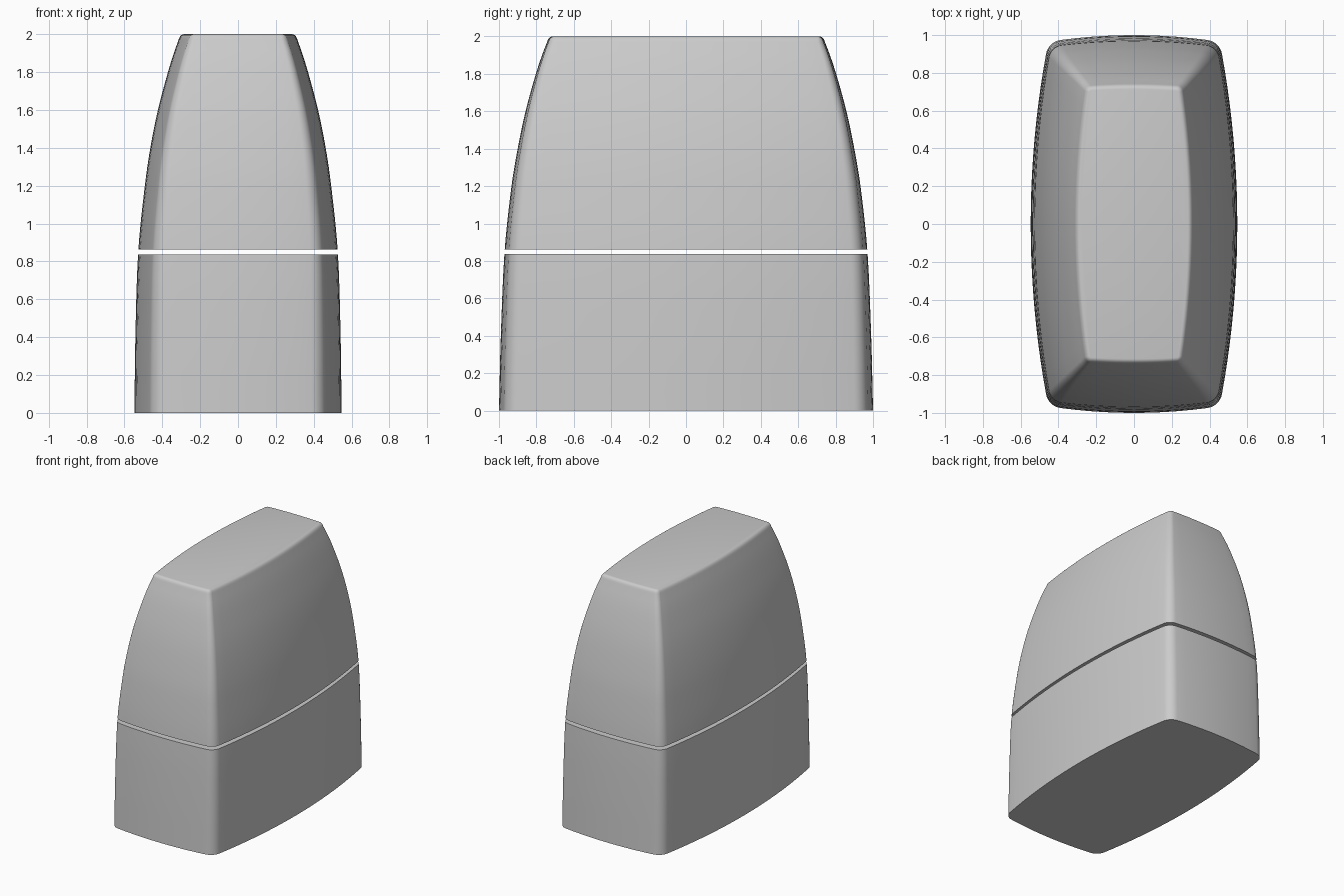
import bpy
import bmesh
import math

if "Cube" in bpy.data.objects:
    bpy.data.objects.remove(bpy.data.objects["Cube"], do_unlink=True)

grey = bpy.data.materials.new("plain_grey")
grey.use_nodes = True
COLOUR = (0.6, 0.6, 0.6, 1.0)
grey.diffuse_color = COLOUR
grey.node_tree.nodes["Principled BSDF"].inputs["Base Color"].default_value = COLOUR


def arc_side(half, bulge, offset, steps):
    """Bulged side along +y, pushed out by the corner radius: (x, y) from -half to half."""
    a = 2 * math.atan(bulge / half)
    rad = half / math.sin(a)
    pts = []
    for i in range(steps + 1):
        t = -a + 2 * a * i / steps
        pts.append(((rad + offset) * math.cos(t) - rad * math.cos(a),
                    (rad + offset) * math.sin(t)))
    return a, pts


def section(w, h, r, side_bulge, end_bulge):
    """Rounded rectangle with bowed sides, counter-clockwise."""
    cx, cy = w - r - side_bulge, h - r - end_bulge
    a, side = arc_side(cy, side_bulge, r, 20)
    b, end = arc_side(cx, end_bulge, r, 10)
    half = [(cx + x, y) for x, y in side]
    n = 8
    for i in range(1, n):                       # corner right-back
        t = a + (math.pi / 2 - b - a) * i / n
        half.append((cx + r * math.cos(t), cy + r * math.sin(t)))
    half += [(-y, cy + x) for x, y in end]
    for i in range(1, n):                       # corner left-back
        t = math.pi / 2 + b + (math.pi / 2 - a - b) * i / n
        half.append((-cx + r * math.cos(t), cy + r * math.sin(t)))
    return half + [(-x, -y) for x, y in half]


def loft(name, levels):
    """Skin the sections at each (z, half width, half depth, radius, bulges) and cap both ends."""
    bm = bmesh.new()
    rings = [[bm.verts.new((x, y, z)) for x, y in section(*dims)]
             for z, *dims in levels]
    for lo, hi in zip(rings, rings[1:]):
        n = len(lo)
        for i in range(n):
            j = (i + 1) % n
            bm.faces.new((lo[i], lo[j], hi[j], hi[i]))
    bm.faces.new(rings[0][::-1])
    bm.faces.new(rings[-1])
    mesh = bpy.data.meshes.new(name)
    bm.to_mesh(mesh)
    bm.free()
    mesh.materials.append(grey)
    obj = bpy.data.objects.new(name, mesh)
    bpy.context.collection.objects.link(obj)
    bpy.ops.object.select_all(action='DESELECT')
    obj.select_set(True)
    bpy.context.view_layer.objects.active = obj
    bpy.ops.object.shade_smooth_by_angle(angle=math.radians(35))
    return obj


# Height, half width, half depth of the tapering outline
PROFILE = [(0.0, 0.547, 1.0), (0.4, 0.542, 0.99), (0.85, 0.527, 0.97),
           (1.2, 0.492, 0.933), (1.4, 0.463, 0.90), (1.6, 0.423, 0.858),
           (1.8, 0.37, 0.803), (1.9, 0.339, 0.77), (1.97, 0.314, 0.743)]


def shape_at(z):
    """Outline at height z by cubic interpolation; corners tighten toward the top."""
    k = max(i for i in range(len(PROFILE) - 1) if PROFILE[i][0] <= z)
    p0, p1 = PROFILE[k], PROFILE[k + 1]
    t = (z - p0[0]) / (p1[0] - p0[0])

    def slope(i, c):
        lo, hi = PROFILE[max(i - 1, 0)], PROFILE[min(i + 1, len(PROFILE) - 1)]
        return (hi[c] - lo[c]) / (hi[0] - lo[0])

    def value(c):
        d = p1[0] - p0[0]
        return ((2*t**3 - 3*t**2 + 1) * p0[c] + (t**3 - 2*t**2 + t) * d * slope(k, c)
                + (3*t**2 - 2*t**3) * p1[c] + (t**3 - t**2) * d * slope(k + 1, c))

    f = (z / 2) ** 2
    return (z, value(1), value(2), 0.09 - 0.055 * f, 0.08 - 0.03 * f, 0.025 - 0.018 * f)


def spread(lo, hi, n):
    return [lo + (hi - lo) * i / n for i in range(n + 1)]


# Lower body
loft("lower_body", [shape_at(z) for z in spread(0.0, 0.837, 8)])

# Upper cover with a softly rounded top rim
cover = [shape_at(z) for z in spread(0.862, 1.97, 20)]
z, w, h, r, sb, eb = cover[-1]
for i in range(1, 6):
    t = math.radians(20 + 70 * i / 5)
    inset = 0.03 * (math.cos(math.radians(20)) - math.cos(t))
    rise = 0.03 * (math.sin(t) - math.sin(math.radians(20))) / (1 - math.sin(math.radians(20)))
    cover.append((z + rise, w - inset, h - inset, r - inset * 0.9, sb, eb))
loft("upper_cover", cover)
